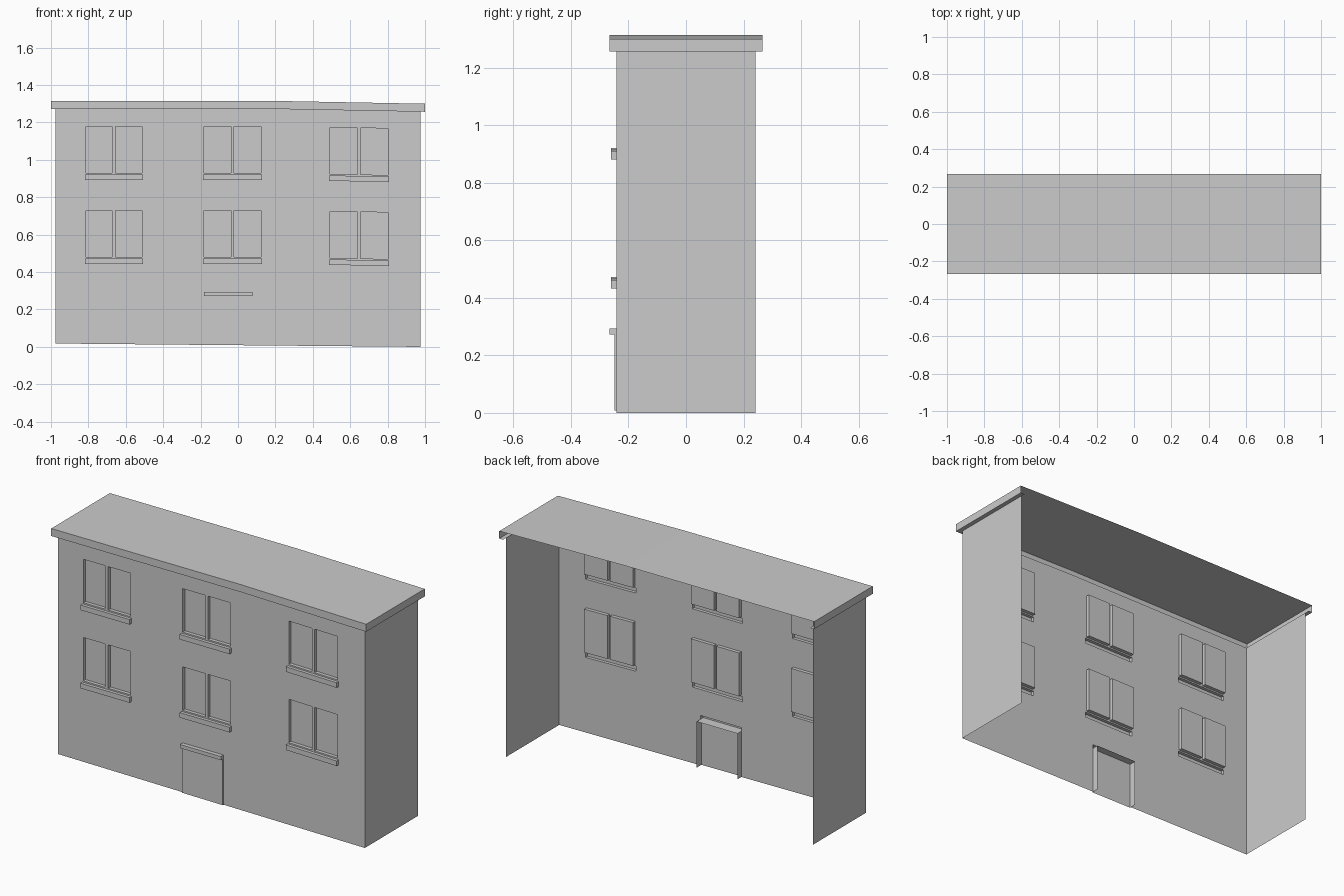
import bpy, bmesh
from mathutils import Vector

if "Cube" in bpy.data.objects:
    bpy.data.objects.remove(bpy.data.objects["Cube"])

WX, WY = 0.975, 0.242          # wall half sizes
RX, RY = 1.0, 0.266            # roof half sizes
EAVE, TOP = 1.272, 1.315


def warp(p):
    """Slight sag of the right end; the base line falls evenly to the right."""
    x, y, z = p
    if z == 0:
        return Vector((x, y, 0.009 * (1 - x / WX)))
    return Vector((x, y, z - 0.015 * max(0, (x - 0.2) / 0.8)))


def quad(bm, pts, out):
    f = bm.faces.new([bm.verts.new(warp(p)) for p in pts])
    f.normal_update()
    if f.normal.dot(Vector(out)) < 0:
        f.normal_flip()


def finish(name, bm):
    bmesh.ops.remove_doubles(bm, verts=bm.verts[:], dist=0.0001)
    me = bpy.data.meshes.new(name)
    bm.to_mesh(me)
    bm.free()
    bpy.context.collection.objects.link(bpy.data.objects.new(name, me))


def tray(name, rect, y_open, y_shut, bottom=True):
    """Box open at one y end: a recess or a hollow ledge."""
    x0, x1, z0, z1 = rect
    bm = bmesh.new()
    s = 1 if y_shut < y_open else -1     # recesses face inwards
    quad(bm, [(x0, y_shut, z0), (x1, y_shut, z0), (x1, y_shut, z1), (x0, y_shut, z1)], (0, -1, 0))
    for x, d in ((x0, -s), (x1, s)):
        quad(bm, [(x, y_open, z0), (x, y_shut, z0), (x, y_shut, z1), (x, y_open, z1)], (d, 0, 0))
    for z, d in ((z0, -s), (z1, s)):
        if z == z0 and not bottom:
            continue
        quad(bm, [(x0, y_open, z), (x1, y_open, z), (x1, y_shut, z), (x0, y_shut, z)], (0, 0, d))
    finish(name, bm)


# Window panes and sills, two floors by three columns
columns = [(-0.813, -0.674, -0.655, -0.513), (-0.182, -0.037, -0.021, 0.123),
           (0.492, 0.639, 0.655, 0.802)]
panes, sills = [], []
for dz in (0, 0.449):
    for a, b, c, d in columns:
        panes += [(a, b, 0.481 + dz, 0.730 + dz), (c, d, 0.481 + dz, 0.730 + dz)]
        sills.append((a - 0.006, d + 0.006, 0.444 + dz, 0.473 + dz))
for r in panes:
    tray("window_pane", r, -WY, -WY + 0.02)
for r in sills:
    tray("window_sill", r, -WY, -0.26)

# Door and canopy
door, canopy = (-0.182, 0.077, 0, 0.273), (-0.182, 0.077, 0.273, 0.294)
tray("door", door, -0.207, -0.249, bottom=False)
tray("door_canopy", canopy, -WY, -0.266)

# Front wall as a grid with openings left out
holes = panes + sills + [door, canopy]
xs = sorted({-WX, 0.2, WX} | {x for h in holes for x in h[:2]})
zs = sorted({0, EAVE} | {z for h in holes for z in h[2:]})
bm = bmesh.new()
for x0, x1 in zip(xs, xs[1:]):
    for z0, z1 in zip(zs, zs[1:]):
        cx, cz = (x0 + x1) / 2, (z0 + z1) / 2
        if not any(h[0] < cx < h[1] and h[2] < cz < h[3] for h in holes):
            quad(bm, [(x0, -WY, z0), (x1, -WY, z0), (x1, -WY, z1), (x0, -WY, z1)], (0, -1, 0))
finish("front_wall", bm)

# Side walls
for s, name in ((-1, "left_wall"), (1, "right_wall")):
    bm = bmesh.new()
    x = s * WX
    quad(bm, [(x, -WY, 0), (x, WY, 0), (x, WY, EAVE), (x, -WY, EAVE)], (s, 0, 0))
    finish(name, bm)

# Roof sheet with fascia and soffit on three sides, open at the back
bm = bmesh.new()
for x0, x1 in ((-RX, 0.2), (0.2, RX)):
    quad(bm, [(x0, -RY, TOP), (x1, -RY, TOP), (x1, RY, TOP), (x0, RY, TOP)], (0, 0, 1))
    quad(bm, [(x0, -RY, EAVE), (x1, -RY, EAVE), (x1, -RY, TOP), (x0, -RY, TOP)], (0, -1, 0))
    i0, i1 = max(x0, -WX), min(x1, WX)
    quad(bm, [(x0, -RY, EAVE), (x1, -RY, EAVE), (i1, -WY, EAVE), (i0, -WY, EAVE)], (0, 0, -1))
for s in (-1, 1):
    x, i = s * RX, s * WX
    quad(bm, [(x, -RY, EAVE), (x, RY, EAVE), (x, RY, TOP), (x, -RY, TOP)], (s, 0, 0))
    quad(bm, [(x, -RY, EAVE), (x, RY, EAVE), (i, RY, EAVE), (i, -WY, EAVE)], (0, 0, -1))
finish("roof", bm)
